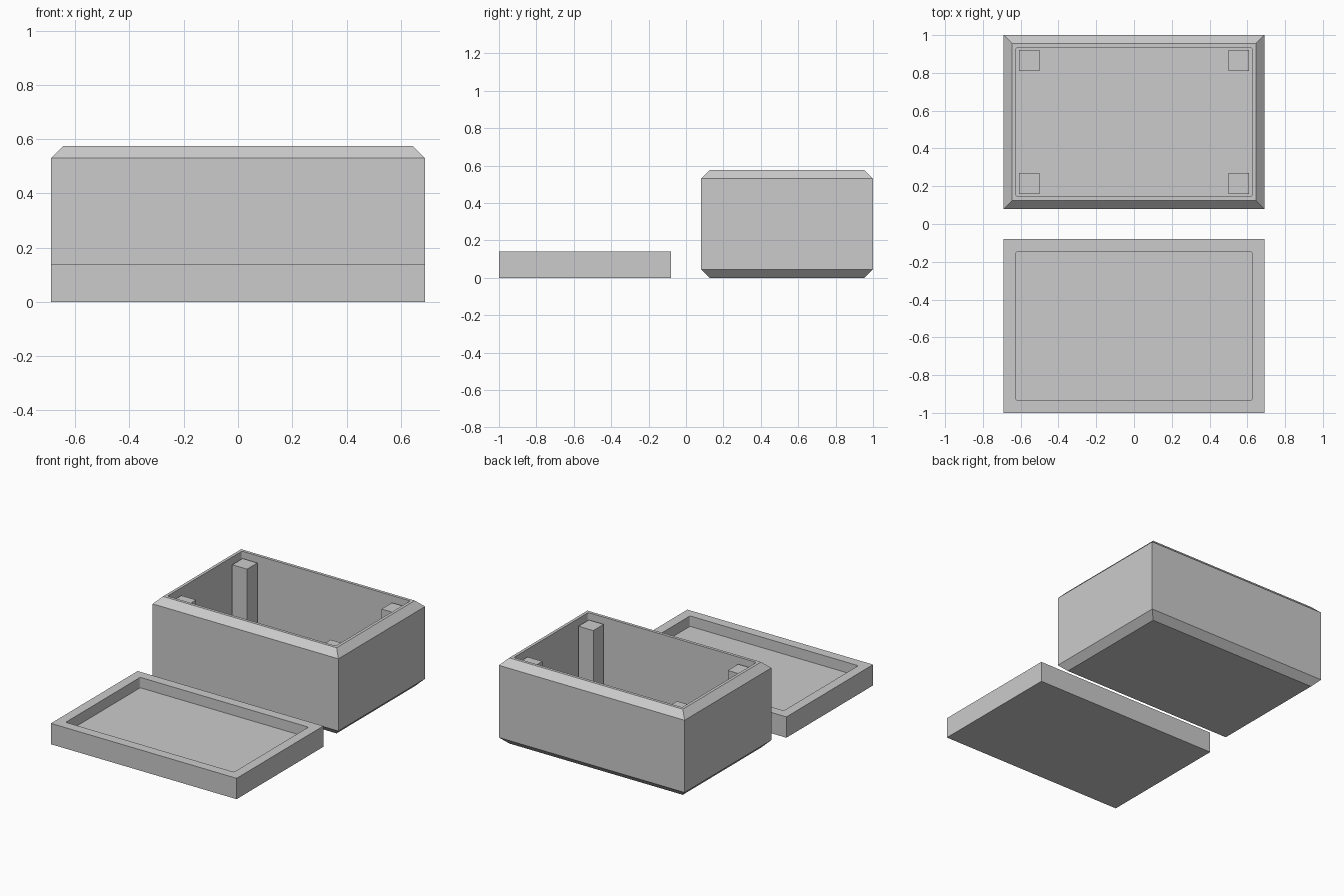
import bpy
import bmesh
from math import cos, sin, pi

if "Cube" in bpy.data.objects:
    bpy.data.objects.remove(bpy.data.objects["Cube"])

grey = bpy.data.materials.new("light_grey_plastic")
grey.use_nodes = True
colour = (0.6, 0.6, 0.6, 1)
grey.diffuse_color = colour
grey.node_tree.nodes["Principled BSDF"].inputs["Base Color"].default_value = colour

STEPS = 4  # segments per rounded corner


def ring(bm, hx, hy, z, radius):
    """Rectangle with rounded corners; radius 0 gives sharp corners."""
    verts = []
    for quarter, (sx, sy) in enumerate([(1, 1), (-1, 1), (-1, -1), (1, -1)]):
        for i in range(STEPS + 1):
            a = (quarter + i / STEPS) * pi / 2
            verts.append(bm.verts.new((sx * (hx - radius) + radius * cos(a),
                                       sy * (hy - radius) + radius * sin(a), z)))
    return verts


def loft(name, location, sections):
    """Skin a stack of rectangles and cap both ends."""
    bm = bmesh.new()
    rings = [ring(bm, *s) for s in sections]
    for a, b in zip(rings, rings[1:]):
        for i in range(len(a)):
            j = (i + 1) % len(a)
            bm.faces.new((a[i], a[j], b[j], b[i]))
    bm.faces.new(rings[0])
    bm.faces.new(rings[-1])
    bmesh.ops.remove_doubles(bm, verts=bm.verts, dist=0.0005)
    bmesh.ops.recalc_face_normals(bm, faces=bm.faces)
    mesh = bpy.data.meshes.new(name)
    bm.to_mesh(mesh)
    bm.free()
    mesh.materials.append(grey)
    obj = bpy.data.objects.new(name, mesh)
    obj.location = location
    bpy.context.collection.objects.link(obj)
    return obj


HX, HY, CHAMFER, WALL, ROUND = 0.69, 0.46, 0.045, 0.065, 0.01
HEIGHT, LID_HEIGHT, FLOOR, MID_Y = 0.575, 0.14, 0.07, 0.54
inner = (HX - WALL, HY - WALL)

# Box body: chamfered top and bottom, hollow inside
loft("box_body", (0, MID_Y, 0), [
    (HX - CHAMFER, HY - CHAMFER, 0, 0),
    (HX, HY, CHAMFER, 0),
    (HX, HY, HEIGHT - CHAMFER, 0),
    (HX - CHAMFER, HY - CHAMFER, HEIGHT, 0),
    (*inner, HEIGHT, ROUND),
    (*inner, FLOOR, ROUND),
])

# Lid lying upside down in front of the box
loft("lid", (0, -MID_Y, 0), [
    (HX, HY, 0, 0),
    (HX, HY, LID_HEIGHT, 0),
    (*inner, LID_HEIGHT, ROUND),
    (*inner, FLOOR, ROUND),
])

# Square corner posts inside the box
for side, sx in (("left", 1), ("right", -1)):
    for end, sy in (("front", -1), ("back", 1)):
        loft(f"{end}_{side}_post", (sx * 0.555, MID_Y + sy * 0.325, 0), [
            (0.055, 0.055, FLOOR, 0),
            (0.055, 0.055, 0.535, 0),
        ])
